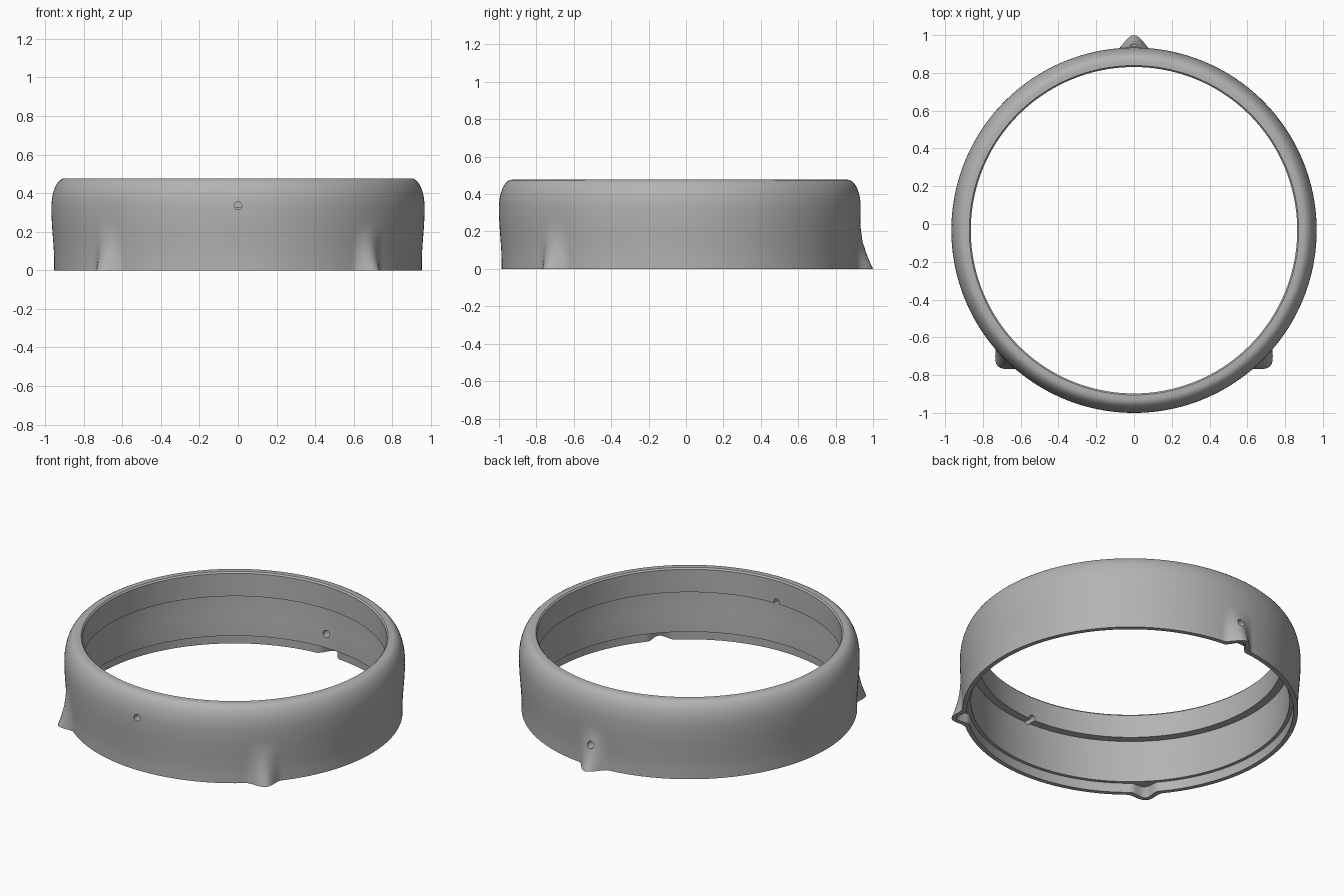
import bpy, bmesh, math
from mathutils import Vector

cube = bpy.data.objects.get("Cube")
if cube:
    bpy.data.objects.remove(cube, do_unlink=True)

SEGMENTS = 400
CENTRE_Y = -0.033
HEIGHT = 0.477
# lug angle in degrees -> how far it sticks out at the base
LUGS = {90: 0.08, 225: 0.066, 315: 0.066}

grey = bpy.data.materials.new("mid_grey")
grey.use_nodes = True
colour = (0.45, 0.45, 0.45, 1)
grey.diffuse_color = colour
grey.node_tree.nodes["Principled BSDF"].inputs["Base Color"].default_value = colour


def smooth(t):
    t = max(0, min(1, t))
    return t * t * (3 - 2 * t)


def lug_bump(angle, z, half_width):
    """Rounded flare that fades out upwards and sideways."""
    total = 0
    for degrees, reach in LUGS.items():
        diff = angle - math.radians(degrees)
        diff = abs(math.atan2(math.sin(diff), math.cos(diff)))
        if diff < half_width and z < 0.25:
            side = math.cos(diff / half_width * math.pi / 2) ** 2
            total += reach * side * (1 - z / 0.25) ** 1.5
    return total


# Cross-section as (radius, height, half width of the lug flare)
profile = []
for i in range(13):
    z = 0.33 * i / 12
    profile.append((0.953 + 0.014 * smooth((z - 0.04) / 0.27), z, 0.11))
# rounded shoulder
for i in range(1, 10):
    a = math.pi / 2 * i / 9
    profile.append((0.897 + 0.07 * math.cos(a), 0.33 + (HEIGHT - 0.33) * math.sin(a), 0))
# inner lip, undercut wall and seat at the bottom
profile += [(0.872, HEIGHT, 0), (0.864, 0.468, 0), (0.864, 0.325, 0), (0.912, 0.325, 0)]
for i in range(1, 7):
    z = 0.325 - 0.267 * i / 6
    profile.append((0.904 + 0.008 * smooth((z - 0.06) / 0.24), z, 0))
profile += [(0.924, 0.058, 0.085), (0.926, 0, 0.085)]

# Ring body swept around the axis
bm = bmesh.new()
columns = []
for s in range(SEGMENTS):
    angle = math.tau * s / SEGMENTS
    column = []
    for radius, z, width in profile:
        r = radius + (lug_bump(angle, z, width) if width else 0)
        column.append(bm.verts.new((r * math.cos(angle), r * math.sin(angle) + CENTRE_Y, z)))
    columns.append(column)
count = len(profile)
for s in range(SEGMENTS):
    a, b = columns[s], columns[(s + 1) % SEGMENTS]
    for i in range(count):
        j = (i + 1) % count
        bm.faces.new((a[i], b[i], b[j], a[j]))
bmesh.ops.recalc_face_normals(bm, faces=bm.faces)
mesh = bpy.data.meshes.new("ring_body")
bm.to_mesh(mesh)
bm.free()
mesh.materials.append(grey)
ring = bpy.data.objects.new("ring_body", mesh)
bpy.context.collection.objects.link(ring)


def drill(name, y, z, radius):
    """Cut a round hole through the wall along y."""
    bpy.ops.mesh.primitive_cylinder_add(vertices=24, radius=radius, depth=0.3,
                                        location=(0, y, z), rotation=(math.pi / 2, 0, 0))
    cutter = bpy.context.object
    cutter.name = name
    cutter.hide_render = True
    cutter.data.materials.append(grey)
    bpy.ops.object.select_all(action="DESELECT")
    ring.select_set(True)
    bpy.context.view_layer.objects.active = ring
    cut = ring.modifiers.new(name, "BOOLEAN")
    cut.operation = "DIFFERENCE"
    cut.solver = "EXACT"
    cut.object = cutter
    bpy.ops.object.modifier_apply(modifier=cut.name)
    bpy.data.objects.remove(cutter, do_unlink=True)


# Screw holes in front and back walls
drill("front_hole", CENTRE_Y - 0.94, 0.335, 0.02)
drill("back_hole", CENTRE_Y + 0.94, 0.145, 0.022)

bpy.ops.object.select_all(action="DESELECT")
ring.select_set(True)
bpy.context.view_layer.objects.active = ring
bpy.ops.object.shade_smooth_by_angle(angle=math.radians(30))
